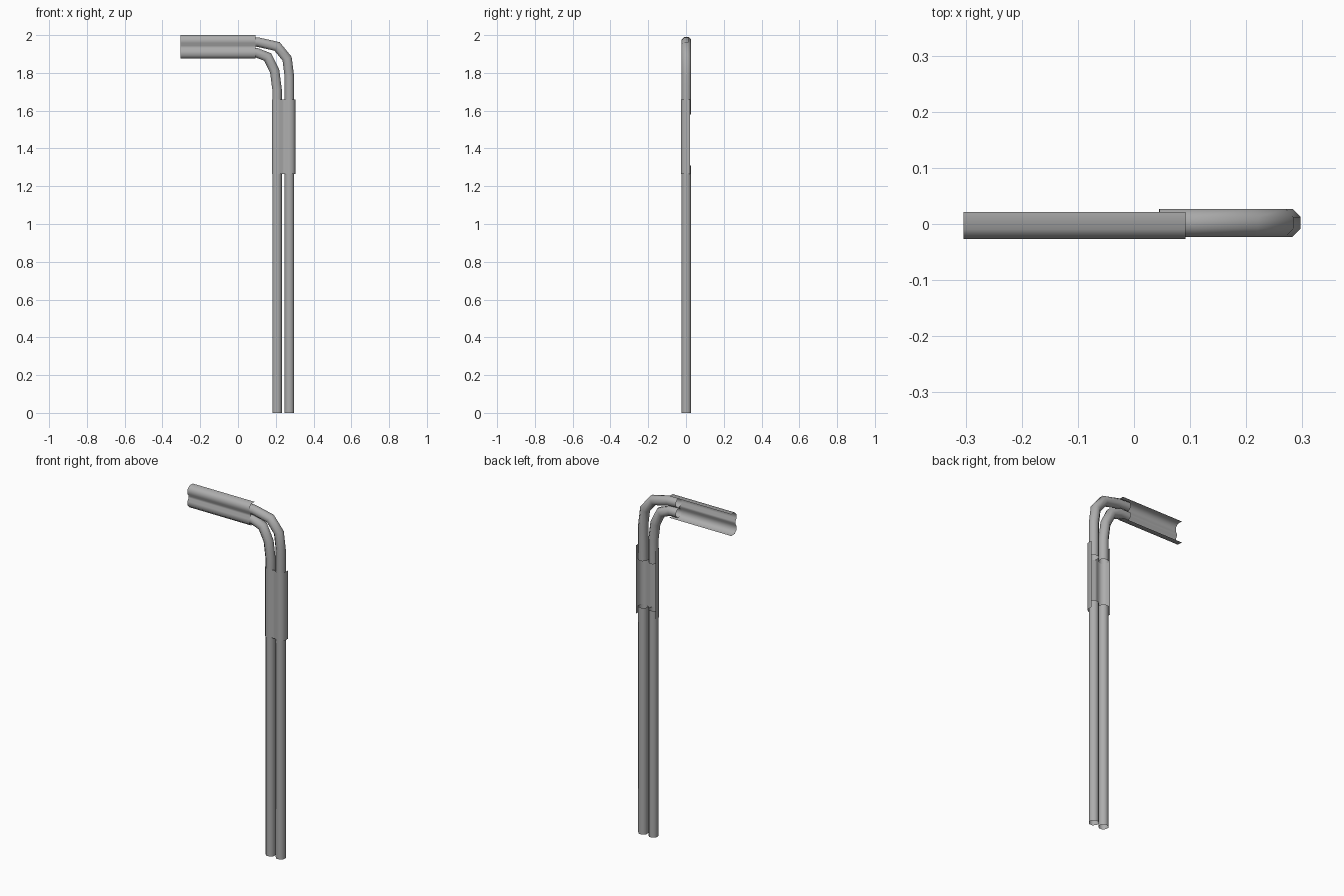
import bpy, bmesh, math
from mathutils import Vector

if "Cube" in bpy.data.objects:
    bpy.data.objects.remove(bpy.data.objects["Cube"])

# Dark grey finish for every part
grey = bpy.data.materials.new("dark_grey")
grey.diffuse_color = (0.42, 0.42, 0.42, 1)
grey.use_nodes = True
grey.node_tree.nodes["Principled BSDF"].inputs["Base Color"].default_value = grey.diffuse_color


def sweep(name, path, profile, closed):
    """Sweep a (sideways, y) profile along an x-z path with mitred joints."""
    pts = [Vector(p) for p in path]
    bm = bmesh.new()
    rings = []
    for i, p in enumerate(pts):
        d_in = (p - pts[i - 1]).normalized() if i else (pts[1] - p).normalized()
        d_out = (pts[i + 1] - p).normalized() if i < len(pts) - 1 else d_in
        t = (d_in + d_out).normalized()
        side = Vector((-t.y, t.x)) / t.dot(d_in)
        rings.append([bm.verts.new((p.x + side.x * u, y, p.y + side.y * u))
                      for u, y in profile])
    n = len(profile)
    for a, b in zip(rings, rings[1:]):
        for k in range(n if closed else n - 1):
            j = (k + 1) % n
            bm.faces.new((a[k], a[j], b[j], b[k]))
    bmesh.ops.recalc_face_normals(bm, faces=bm.faces)
    if not closed:
        # the sleeve's outside faces the front
        bm.normal_update()
        if sum(f.normal.y * f.calc_area() for f in bm.faces) > 0:
            bmesh.ops.reverse_faces(bm, faces=bm.faces)
    mesh = bpy.data.meshes.new(name)
    bm.to_mesh(mesh)
    bm.free()
    mesh.materials.append(grey)
    ob = bpy.data.objects.new(name, mesh)
    bpy.context.collection.objects.link(ob)
    bpy.ops.object.select_all(action='DESELECT')
    ob.select_set(True)
    bpy.context.view_layer.objects.active = ob
    bpy.ops.object.shade_smooth_by_angle(angle=math.radians(80))
    return ob


# Eight-sided pipe section
R = 0.025 / math.cos(math.pi / 8)
pipe = [(R * math.cos(math.pi * (k + 0.5) / 4),
         0.002 + R * math.sin(math.pi * (k + 0.5) / 4)) for k in range(8)]

# Two-lobed sleeve section, open at the back
half = [(0.0625, 0.021), (0.0625, -0.010), (0.046, -0.027),
        (0.021, -0.027), (0.006, -0.017)]
sleeve = half + [(-u, y) for u, y in reversed(half)]

# Straight lower pipes
for label, x in (("inner", 0.207), ("outer", 0.272)):
    sweep("lower_pipe_" + label, [(x, 0), (x, 1.31)], pipe, True)

# Bent upper pipes
sweep("elbow_pipe_outer", [(0.045, 1.966), (0.105, 1.963), (0.207, 1.940),
                           (0.260, 1.875), (0.272, 1.78), (0.272, 1.58)], pipe, True)
sweep("elbow_pipe_inner", [(0.045, 1.908), (0.095, 1.908), (0.157, 1.884),
                           (0.194, 1.81), (0.207, 1.71), (0.207, 1.58)], pipe, True)

# Joining sleeves
sweep("vertical_sleeve", [(0.2415, 1.265), (0.2415, 1.66)], sleeve, False)
sweep("horizontal_sleeve", [(-0.304, 1.9375), (0.092, 1.9375)], sleeve, False)
